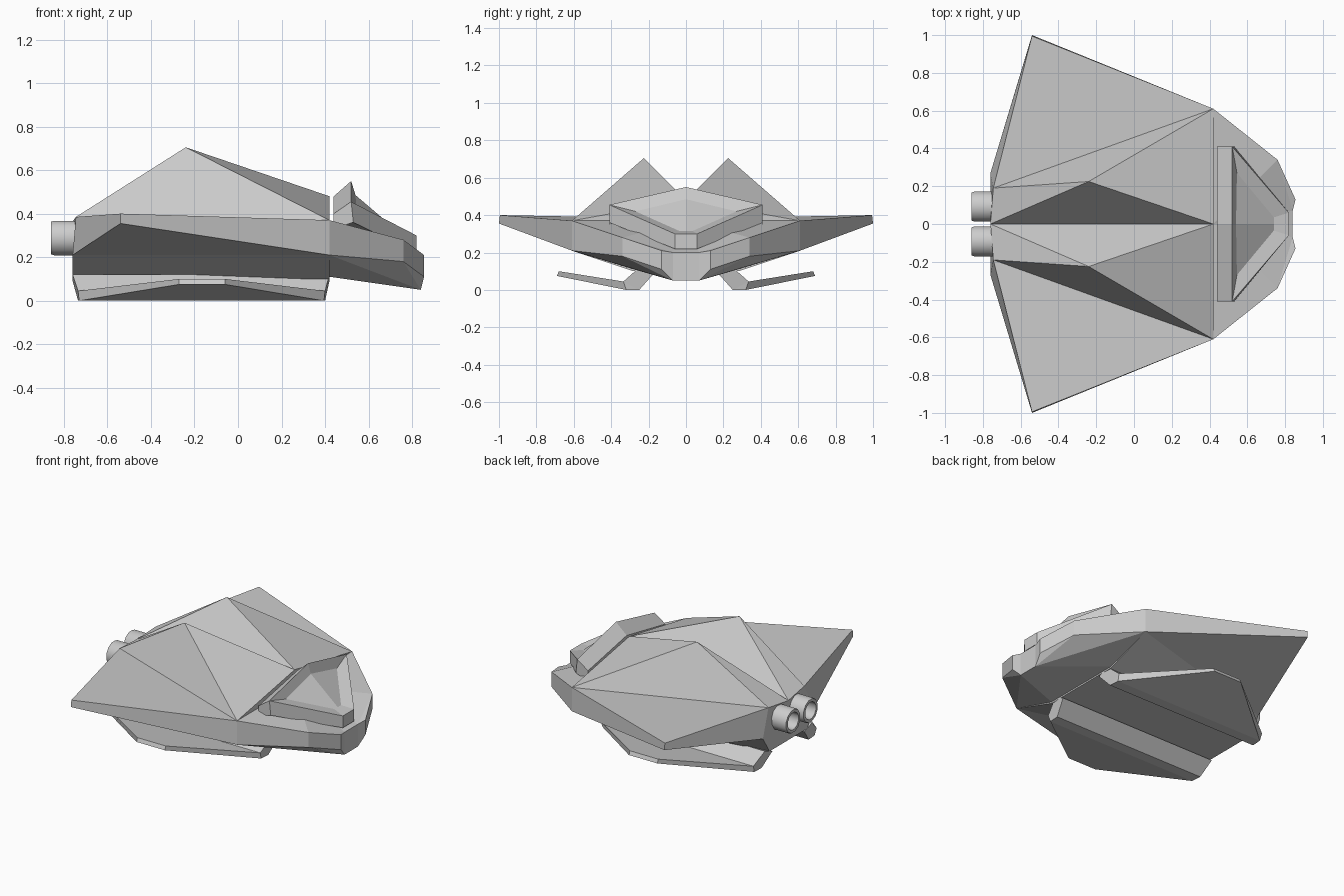
import bpy, bmesh, math

if "Cube" in bpy.data.objects:
    bpy.data.objects.remove(bpy.data.objects["Cube"])


def mirrored(name, pts, faces, merge=True):
    """Build named points and faces, plus their reflection across y = 0."""
    bm = bmesh.new()
    for side in (1, -1):
        v = {k: bm.verts.new((x, y * side, z)) for k, (x, y, z) in pts.items()}
        for f in faces:
            ring = [v[k] for k in f.split()]
            bm.faces.new(ring if side == 1 else ring[::-1])
    if merge:
        bmesh.ops.remove_doubles(bm, verts=bm.verts, dist=0.0005)
    bmesh.ops.recalc_face_normals(bm, faces=bm.faces)
    me = bpy.data.meshes.new(name)
    bm.to_mesh(me)
    bm.free()
    ob = bpy.data.objects.new(name, me)
    bpy.context.collection.objects.link(ob)
    return ob


# Main hull with twin dorsal peaks and swept wings
mirrored("hull_and_wings", {
    "C": (.42, 0, .48), "R": (-.76, 0, .365), "P": (-.24, .225, .705),
    "Q": (-.745, .19, .385), "S": (.42, .61, .37), "s": (.42, .61, .21),
    "T": (-.54, .995, .40), "t": (-.54, 1, .355), "q": (-.76, .27, .21),
    "g": (.42, .28, .10), "h": (-.76, .20, .10),
    "g0": (.42, 0, .10), "h0": (-.76, 0, .10),
}, ["C P R", "R P Q", "P S Q", "C S P", "S T Q", "S s t T", "T t q Q",
    "s q t", "s g h q", "g g0 h0 h", "Q q h h0 R", "C g0 g s S"])

# Wedge nose with faceted front
mirrored("nose", {
    "N": (.42, 0, .37), "S": (.42, .61, .37), "s": (.42, .61, .21),
    "g": (.42, .28, .11), "g0": (.42, 0, .11),
    "a": (.76, .34, .28), "b": (.855, .13, .21), "c": (.84, .07, .20), "c0": (.84, 0, .20),
    "d": (.76, .34, .18), "e": (.855, .13, .11), "f": (.84, .07, .05), "f0": (.84, 0, .05),
}, ["N S a", "N a c", "a b c", "N c c0", "S s d a", "a d e b", "b e f c",
    "c f f0 c0", "s f d", "d f e", "s g f", "g g0 f0 f", "N g0 g s S"])

# Canopy: hooded frame around a recessed windscreen
mirrored("canopy", {
    "A": (.52, 0, .55), "B": (.52, .41, .455), "D": (.82, .06, .30), "D0": (.82, 0, .30),
    "a": (.54, 0, .485), "b": (.545, .27, .42), "d": (.74, .035, .315), "d0": (.74, 0, .315),
    "K": (.44, 0, .48), "L": (.44, .41, .40), "l": (.44, .41, .33),
    "k": (.44, 0, .33), "m": (.53, .41, .36), "e": (.82, .06, .22), "e0": (.82, 0, .22),
}, ["A B b a", "B D d b", "D D0 d0 d", "a b d d0", "A K L B", "K k l L",
    "L l m B", "B m e D", "D e e0 D0", "k e0 e m l"])

# Lower fins: raked cross-section extruded lengthwise, narrowing outwards
profile = [  # y, z, rear x, front x
    (.17, .09, -.76, .42), (.25, .00, -.735, .40), (.32, .00, -.73, .395),
    (.69, .075, -.27, -.06), (.68, .10, -.27, -.06), (.335, .045, -.735, .40),
    (.25, .12, -.76, .42)]
pts = {}
for i, (y, z, x0, x1) in enumerate(profile):
    pts[f"r{i}"] = (x0, y, z)
    pts[f"f{i}"] = (x1, y, z)
n = len(profile)
fin_faces = [f"r{i} r{(i + 1) % n} f{(i + 1) % n} f{i}" for i in range(n)]
for p in "rf":
    fin_faces += [f"{p}0 {p}1 {p}5 {p}6", f"{p}1 {p}2 {p}5", f"{p}2 {p}3 {p}4 {p}5"]
mirrored("lower_fins", pts, fin_faces, merge=False)

# Twin hollow exhaust tubes
SIDES = 12
rings = [(-.70, .082), (-.845, .082), (-.86, .077), (-.86, .058), (-.74, .055)]
tube = {}
for r, (x, rad) in enumerate(rings):
    for i in range(SIDES):
        ang = 2 * math.pi * (i + .5) / SIDES
        tube[f"{r}_{i}"] = (x, .092 + rad * math.cos(ang), .288 + rad * math.sin(ang))
tube_faces = [f"{r}_{i} {r}_{(i + 1) % SIDES} {r + 1}_{(i + 1) % SIDES} {r + 1}_{i}"
              for r in range(len(rings) - 1) for i in range(SIDES)]
tube_faces += [" ".join(f"{r}_{i}" for i in range(SIDES)) for r in (0, len(rings) - 1)]
engines = mirrored("exhaust_tubes", tube, tube_faces, merge=False)
bpy.context.view_layer.objects.active = engines
engines.select_set(True)
bpy.ops.object.shade_smooth_by_angle(angle=math.radians(35))
